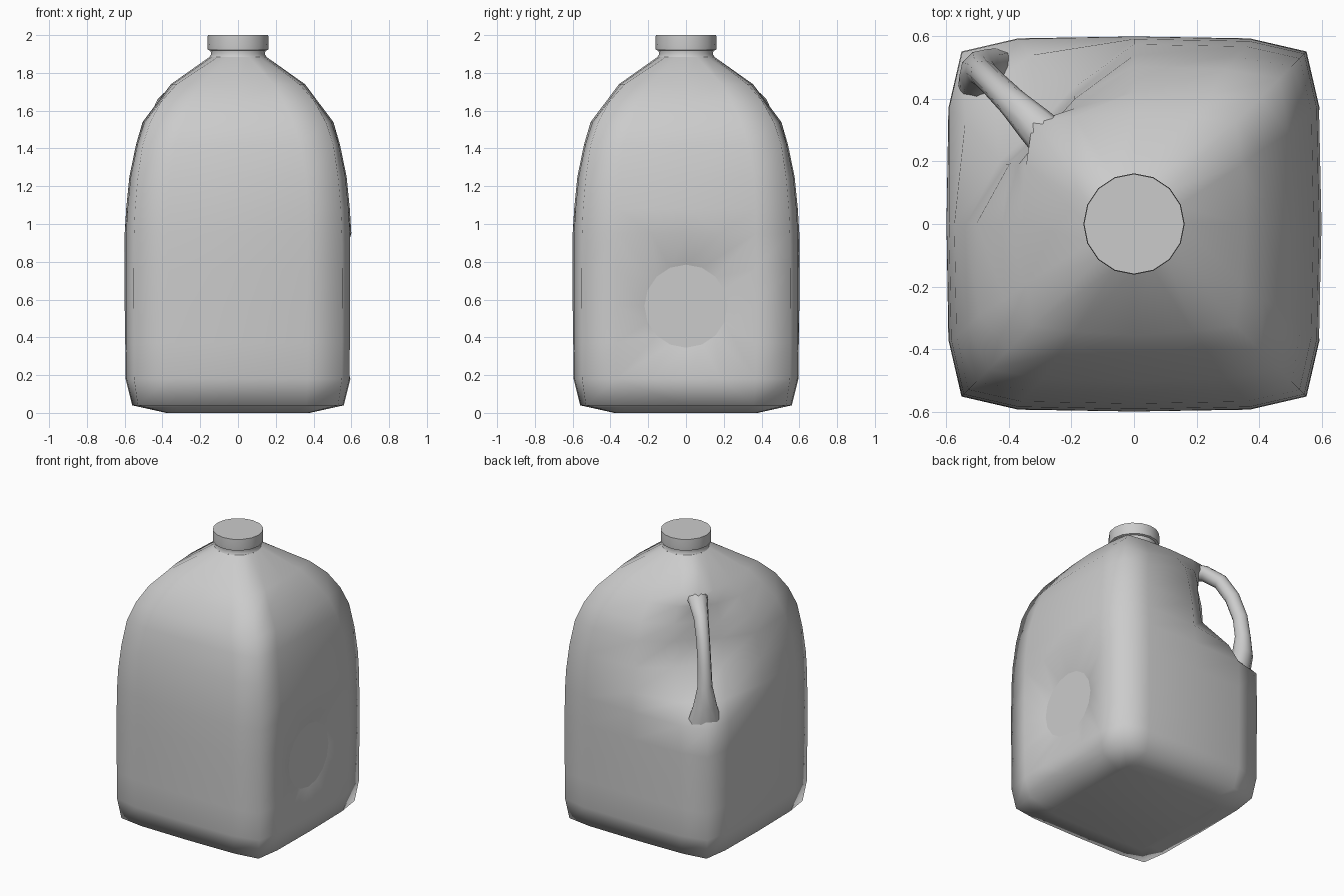
import bpy, bmesh, math
from mathutils import Vector

if "Cube" in bpy.data.objects:
    bpy.data.objects.remove(bpy.data.objects["Cube"])


def loft(bm, rings, cap_start=True, cap_end=True):
    """Skin closed rings of points; return the side faces by [row][column]."""
    vs = [[bm.verts.new(p) for p in r] for r in rings]
    n = len(vs[0])
    faces = [[bm.faces.new((a[j], a[(j + 1) % n], b[(j + 1) % n], b[j]))
              for j in range(n)] for a, b in zip(vs, vs[1:])]
    if cap_start:
        bm.faces.new(vs[0][::-1])
    if cap_end:
        bm.faces.new(vs[-1])
    return faces


def finish(bm, name, sharp_angle):
    bmesh.ops.recalc_face_normals(bm, faces=bm.faces[:])
    for f in bm.faces:
        f.smooth = True
    for e in bm.edges:
        if len(e.link_faces) == 2 and e.calc_face_angle(0) > math.radians(sharp_angle):
            e.smooth = False
    for f in bm.faces:
        if len(f.verts) == 16:          # flat discs keep a crisp rim
            for e in f.edges:
                if f.calc_center_median().z > 0.1:
                    e.smooth = False
    me = bpy.data.meshes.new(name)
    bm.to_mesh(me)
    bm.free()
    ob = bpy.data.objects.new(name, me)
    bpy.context.collection.objects.link(ob)
    return ob


# Body rows: z, side middle, edge point (out, along), corner
rows = [
    (0.00, .38, .38, .30, .37), (0.04, .56, .555, .36, .53),
    (0.18, .595, .59, .37, .55), (0.37, .597, .592, .37, .551),
    (0.57, .60, .594, .37, .552), (0.76, .60, .594, .37, .552),
    (0.95, .60, .592, .37, .55), (1.08, .592, .585, .37, .545),
    (1.25, .575, .568, .36, .53), (1.42, .54, .533, .33, .505),
    (1.54, .505, .495, .29, .465), (1.65, .422, .413, .24, .405),
    (1.74, .355, .345, .19, .325), (1.885, .15, .139, .057, .106)]
# Recess behind the handle, by height: edge point (out, along), corner
recess = {1.08: (.54, .33, .45), 1.25: (.43, .20, .31), 1.42: (.41, .19, .295),
          1.54: (.40, .19, .285), 1.65: (.37, .19, .29)}


def body_ring(z, m, e, n, c):
    pts = []
    for k in range(4):
        ee, nn, cc = recess[z] if k == 1 and z in recess else (e, n, c)
        for x, y in ((m, 0), (ee, nn), (cc, cc), (nn, ee)):
            for _ in range(k):
                x, y = -y, x
            pts.append((x, y, z))
    return pts


bm = bmesh.new()
faces = loft(bm, [body_ring(*r) for r in rows], cap_end=False)

# Round dimple in the right side
cut = [faces[i][j] for i in range(2, 6) for j in (15, 0)]
bmesh.ops.delete(bm, geom=cut, context='FACES')
top_z = rows[-1][0]
rim = [e for e in bm.edges if e.is_boundary and e.verts[0].co.z < top_z - .1]
for e in rim[:]:
    if abs(e.verts[0].co.z - e.verts[1].co.z) < .01:
        new_edge, _ = bmesh.utils.edge_split(e, e.verts[0], 0.5)
        rim.append(new_edge)
outer = list({v for e in rim for v in e.verts})
cz = 0.565
outer.sort(key=lambda v: math.atan2(v.co.z - cz, v.co.y))
inner = []
for v in outer:
    a = math.atan2(v.co.z - cz, v.co.y)
    a = round(a / (math.pi / 8)) * math.pi / 8
    inner.append(bm.verts.new((.545, .22 * math.cos(a), cz + .22 * math.sin(a))))
for i in range(len(outer)):
    j = (i + 1) % len(outer)
    bm.faces.new((outer[i], outer[j], inner[j], inner[i]))
bm.faces.new(inner)
finish(bm, "jug_body", 80)

# Handle on the back left corner: radius, z, half width, half thickness
path = [(.34, 1.715, .075, .05), (.45, 1.695, .062, .05), (.55, 1.63, .048, .05),
        (.625, 1.51, .044, .05), (.675, 1.36, .044, .05), (.692, 1.22, .048, .052),
        (.69, 1.09, .075, .068), (.66, .92, .12, .07)]
out = Vector((-1, 1, 0)).normalized()
side = Vector((1, 1, 0)).normalized()
mid = [out * r + Vector((0, 0, z)) for r, z, _, _ in path]
rings = []
for i, (_, _, w, t) in enumerate(path):
    d = (mid[min(i + 1, len(mid) - 1)] - mid[max(i - 1, 0)]).normalized()
    up = side.cross(d)
    rings.append([mid[i] + side * w * math.cos(a) + up * t * math.sin(a)
                  for a in (k * math.pi / 5 for k in range(10))])
bm = bmesh.new()
loft(bm, rings)
finish(bm, "handle", 80)


# Neck and cap
def turned(name, profile, **caps):
    b = bmesh.new()
    loft(b, [[(r * math.cos(k * math.pi / 8), r * math.sin(k * math.pi / 8), z)
              for k in range(16)] for r, z in profile], **caps)
    return finish(b, name, 50)


turned("neck", [(.15, 1.885), (.142, 1.9), (.148, 1.925)], cap_start=False, cap_end=False)
turned("cap", [(.148, 1.918), (.16, 1.922), (.162, 1.95), (.16, 2.0)])
